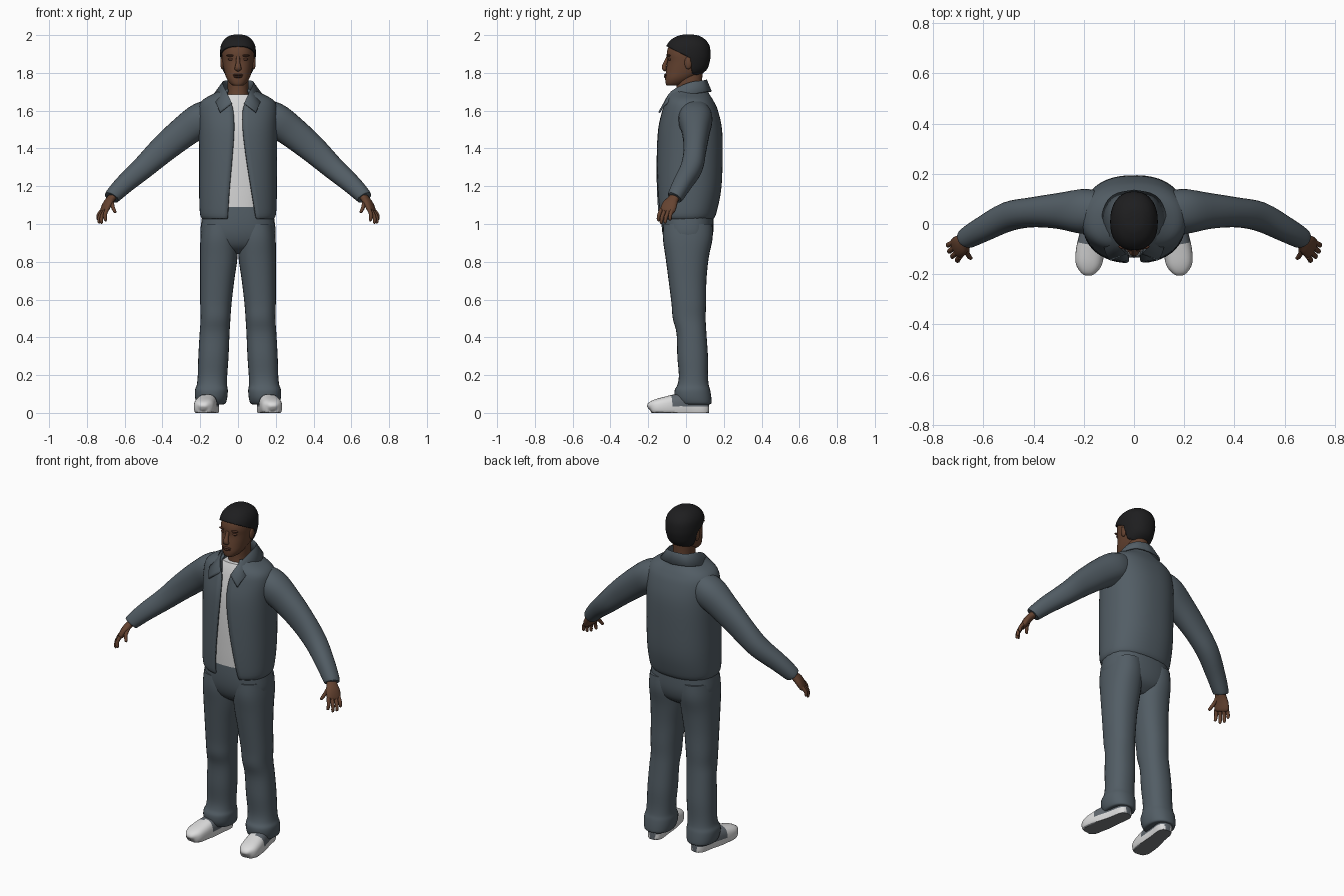
import bpy, bmesh, math
from mathutils import Vector

cube = bpy.data.objects.get("Cube")
if cube:
    bpy.data.objects.remove(cube, do_unlink=True)


def material(name, r, g, b):
    m = bpy.data.materials.new(name)
    m.use_nodes = True
    m.diffuse_color = (r, g, b, 1)
    bsdf = m.node_tree.nodes["Principled BSDF"]
    bsdf.inputs["Base Color"].default_value = (r, g, b, 1)
    bsdf.inputs["Roughness"].default_value = 0.8
    return m


SLATE = material("slate cloth", .085, .11, .13)
SKIN = material("brown skin", .13, .056, .03)
DARK_SKIN = material("dark brown", .075, .03, .018)
HAIR = material("black hair", .013, .013, .014)
SHIRT = material("light grey shirt", .68, .68, .68)
WHITE = material("white leather", .72, .72, .72)
PANEL = material("shoe grey", .12, .14, .16)
SOLE = material("sole grey", .2, .21, .22)


def spline(rows, steps):
    """Catmull-Rom interpolation of equal-length tuples."""
    out = []
    for i in range(len(rows) - 1):
        a, b, c, d = (rows[max(0, min(len(rows) - 1, i + k))] for k in (-1, 0, 1, 2))
        for s in range(steps):
            t = s / steps
            out.append(tuple(q + t * (r - p) / 2 + t * t * (p - 2.5 * q + 2 * r - w / 2)
                             + t ** 3 * (1.5 * (q - r) + (w - p) / 2)
                             for p, q, r, w in zip(a, b, c, d)))
    return out + [tuple(rows[-1])]


def finish(bm, name, mats, mirror=False, thick=0, rule=None):
    bmesh.ops.recalc_face_normals(bm, faces=bm.faces)
    for f in bm.faces:
        f.smooth = True
        if rule:
            f.material_index = rule(f.calc_center_median())
    me = bpy.data.meshes.new(name)
    bm.to_mesh(me)
    bm.free()
    me.set_sharp_from_angle(angle=math.radians(45))
    for m in mats:
        me.materials.append(m)
    ob = bpy.data.objects.new(name, me)
    bpy.context.collection.objects.link(ob)
    if thick:
        mod = ob.modifiers.new("thickness", 'SOLIDIFY')
        mod.thickness, mod.offset = thick, 0
    if mirror:
        ob.modifiers.new("mirror", 'MIRROR')
    return ob


def skin(rows, closed=True, caps=True):
    bm = bmesh.new()
    grid = [[bm.verts.new(p) for p in row] for row in rows]
    n = len(grid[0])
    for r0, r1 in zip(grid, grid[1:]):
        for j in range(n if closed else n - 1):
            k = (j + 1) % n
            bm.faces.new((r0[j], r0[k], r1[k], r1[j]))
    if closed and caps:
        bm.faces.new(grid[0])
        bm.faces.new(grid[-1])
    return bm


def loft(rings, ref=None, n=28, steps=4, p=.9):
    """Rings are (x, y, z, radius_a, radius_b[, left_edge, right_edge]);
    level rings unless ref gives the axis of radius_a across a path."""
    rings = spline(rings, steps)
    rows = []
    for i, r in enumerate(rings):
        c = Vector(r[:3])
        a, b = Vector((1, 0, 0)), Vector((0, -1, 0))
        if ref:
            t = (Vector(rings[min(i + 1, len(rings) - 1)][:3]) - Vector(rings[max(i - 1, 0)][:3])).normalized()
            a = Vector(ref)
            a = (a - t * a.dot(t)).normalized()
            b = t.cross(a)
        t0, t1, div = 0, math.tau, n
        if len(r) > 5:
            edge = [math.asin(math.copysign(abs(x / r[3]) ** (1 / p), x)) for x in r[5:]]
            t0, t1, div = edge[1], math.tau + edge[0], n - 1
        row = []
        for j in range(n):
            w = t0 + (t1 - t0) * j / div
            s, k = math.sin(w), math.cos(w)
            row.append(c + a * r[3] * math.copysign(abs(s) ** p, s) + b * r[4] * math.copysign(abs(k) ** p, k))
        rows.append(row)
    return skin(rows, closed=len(rings[0]) == 5)


def level(z, front, back, rx, *edges, x=0, grow=0):
    return (x, (front + back) / 2, z, rx + grow, (back - front) / 2 + grow, *edges)


def ball(name, loc, size, mat, mirror=False):
    bm = bmesh.new()
    bmesh.ops.create_uvsphere(bm, u_segments=16, v_segments=10, radius=1)
    for v in bm.verts:
        v.co = Vector(loc) + v.co * Vector(size)
    finish(bm, name, [mat], mirror)


# Jacket body, open at the front: height, front, back, half width, opening edges
body = [(1.03, -.135, .14, .185, -.055, .095), (1.06, -.143, .155, .196, -.053, .09),
        (1.18, -.15, .18, .2, -.045, .07), (1.35, -.15, .188, .2, -.03, .043),
        (1.5, -.142, .185, .202, -.02, .025), (1.6, -.12, .163, .203, -.025, .025),
        (1.65, -.105, .14, .185, -.04, .04), (1.685, -.09, .118, .125, -.055, .055),
        (1.71, -.07, .105, .08, -.05, .05)]
finish(loft([level(*r) for r in body], n=48, p=.85), "jacket_body", [SLATE], thick=.012)

# Shirt under the jacket
finish(loft([level(*r[:4], grow=-.016) for r in [(1.09, -.148, .16, .19)] + body[2:8]], p=.85),
       "shirt", [SHIRT])

# Collar: inner stand, fold line and falling leaf, front to back then mirrored
inner = [(.04, -.1, 1.63), (.058, -.05, 1.67), (.066, .03, 1.69), (.045, .085, 1.7), (0, .1, 1.7)]
fold = [(.035, -.118, 1.635), (.065, -.075, 1.70), (.083, .02, 1.745), (.06, .09, 1.755), (0, .11, 1.76)]
leaf = [(.095, -.142, 1.59), (.115, -.1, 1.64), (.125, .03, 1.685), (.085, .11, 1.70), (0, .132, 1.70)]
rows = []
for half in (inner, fold, leaf):
    pts = spline(half, 4)
    rows.append(pts + [(-x, y, z) for x, y, z in reversed(pts[:-1])])
finish(skin(rows, closed=False), "collar", [SLATE], thick=.01)

# Sleeves
finish(loft([(.1, .05, 1.59, .07, .075), (.19, .05, 1.555, .09, .09), (.29, .052, 1.485, .073, .083),
             (.4, .047, 1.393, .06, .073), (.5, .03, 1.3, .058, .061), (.6, -.02, 1.212, .05, .051),
             (.66, -.053, 1.152, .043, .043), (.67, -.06, 1.14, .038, .038)], ref=(0, 1, 0)),
       "sleeves", [SLATE], mirror=True)

# Hands
ACROSS = (.35, .9, 0)
finish(loft([(.645, -.045, 1.17, .028, .022), (.672, -.066, 1.135, .03, .02), (.692, -.085, 1.105, .042, .02),
             (.708, -.098, 1.07, .042, .016), (.712, -.102, 1.06, .03, .009)], ref=ACROSS, n=16),
       "palms", [SKIN], mirror=True)
fingers = [("index_fingers", (.694, -.13, 1.078), (.702, -.148, 1.015)),
           ("middle_fingers", (.704, -.112, 1.072), (.725, -.133, 1.002)),
           ("ring_fingers", (.714, -.092, 1.07), (.738, -.112, 1.004)),
           ("little_fingers", (.718, -.072, 1.075), (.744, -.086, 1.02)),
           ("thumbs", (.668, -.085, 1.125), (.65, -.14, 1.06))]
for name, base, tip in fingers:
    base, tip = Vector(base), Vector(tip)
    bend = base.lerp(tip, .55) + Vector((.006, -.003, .004))
    rings = [(*base, .011, .011), (*bend, .01, .01), (*base.lerp(tip, .92), .008, .008), (*tip, .002, .002)]
    finish(loft(rings, ref=ACROSS, n=10, steps=3), name, [SKIN], mirror=True)

# Trousers: hips, then legs with bunched cuffs
finish(loft([level(*r) for r in [(1.12, -.125, .14, .175), (1.02, -.13, .145, .193), (.94, -.122, .142, .197),
                                 (.88, -.095, .12, .165), (.84, -.04, .07, .08)]], p=.82),
       "trouser_hips", [SLATE])
legs = [(1.0, -.12, .14, .09, .1), (.92, -.122, .14, .099, .1), (.82, -.108, .12, .099, .102),
        (.7, -.092, .108, .09, .11), (.58, -.077, .106, .083, .117), (.5, -.07, .104, .079, .119),
        (.42, -.05, .108, .079, .124), (.3, -.046, .116, .08, .13), (.2, -.038, .116, .078, .135),
        (.15, -.045, .12, .08, .138), (.12, -.06, .128, .087, .141), (.08, -.058, .134, .085, .142),
        (.05, -.04, .134, .076, .142), (.045, -.02, .12, .06, .142)]
finish(loft([level(*r[:4], x=r[4]) for r in legs], p=.88), "trouser_legs", [SLATE], mirror=True)


# Shoes: white toe and rim, grey rear panel, flat sole
def shoe_colour(c):
    if c.z < .006:
        return 2
    return 1 if c.z > .028 and c.y > -.075 else 0


shoe = loft([(.185, -.197, .022, .012, .012), (.184, -.188, .027, .034, .03), (.181, -.16, .03, .052, .042),
             (.175, -.11, .033, .057, .053), (.165, -.05, .035, .054, .065), (.153, .02, .035, .047, .07),
             (.144, .08, .035, .045, .07), (.141, .11, .035, .034, .06), (.14, .12, .035, .016, .04)],
            ref=(1, 0, 0), p=.75)
for v in shoe.verts:
    v.co.z = max(v.co.z, 0)
finish(shoe, "shoes", [WHITE, PANEL, SOLE], mirror=True, rule=shoe_colour)

# Neck and head
finish(loft([level(*r) for r in [(1.62, -.06, .09, .065), (1.7, -.05, .085, .056), (1.76, -.05, .085, .056),
                                 (1.82, -.05, .09, .055)]]), "neck", [SKIN])
skull = [(1.732, -.1, -.04, .022), (1.742, -.107, -.01, .04), (1.77, -.11, .04, .06), (1.81, -.106, .098, .073),
         (1.86, -.099, .117, .082), (1.9, -.102, .12, .085), (1.94, -.092, .113, .08), (1.97, -.066, .09, .062),
         (1.988, -.03, .058, .035), (1.993, -.005, .025, .01)]
finish(loft([level(*r) for r in skull], n=40), "head", [SKIN])

# Short hair: a shell of the skull trimmed along the hairline
hair = loft([level(r[0] + .006, *r[1:], grow=.006) for r in skull], n=40)
temple, nape = (Vector((0, .02, 1.88)), Vector((0, .5, 1))), (Vector((0, .03, 1.82)), Vector((0, 1, .12)))
back = (Vector((0, .1, 1.775)), Vector((0, .35, 1)))
for co, no in (temple, nape, back):
    bmesh.ops.bisect_plane(hair, geom=hair.verts[:] + hair.edges[:] + hair.faces[:], plane_co=co, plane_no=no)


def beyond(point, plane):
    return (point - plane[0]).dot(plane[1]) > 0


bare = []
for f in hair.faces:
    c = f.calc_center_median()
    if not (beyond(c, temple) or (beyond(c, nape) and beyond(c, back))):
        bare.append(f)
bmesh.ops.delete(hair, geom=bare, context='FACES')
finish(hair, "hair", [HAIR], thick=.008)

# Face
finish(loft([(0, -.096, 1.885, .009, .008), (0, -.108, 1.855, .011, .01), (0, -.116, 1.832, .016, .012),
             (0, -.113, 1.82, .018, .011), (0, -.106, 1.812, .01, .006)], ref=(1, 0, 0), n=16),
       "nose", [SKIN])
ball("ears", (.083, .012, 1.853), (.011, .02, .034), SKIN, True)
ball("brows", (.036, -.09, 1.892), (.026, .011, .006), DARK_SKIN, True)
ball("eyelids", (.036, -.086, 1.872), (.017, .01, .008), DARK_SKIN, True)
ball("upper_lip", (0, -.106, 1.789), (.027, .01, .006), DARK_SKIN)
ball("lower_lip", (0, -.107, 1.779), (.024, .01, .006), DARK_SKIN)
